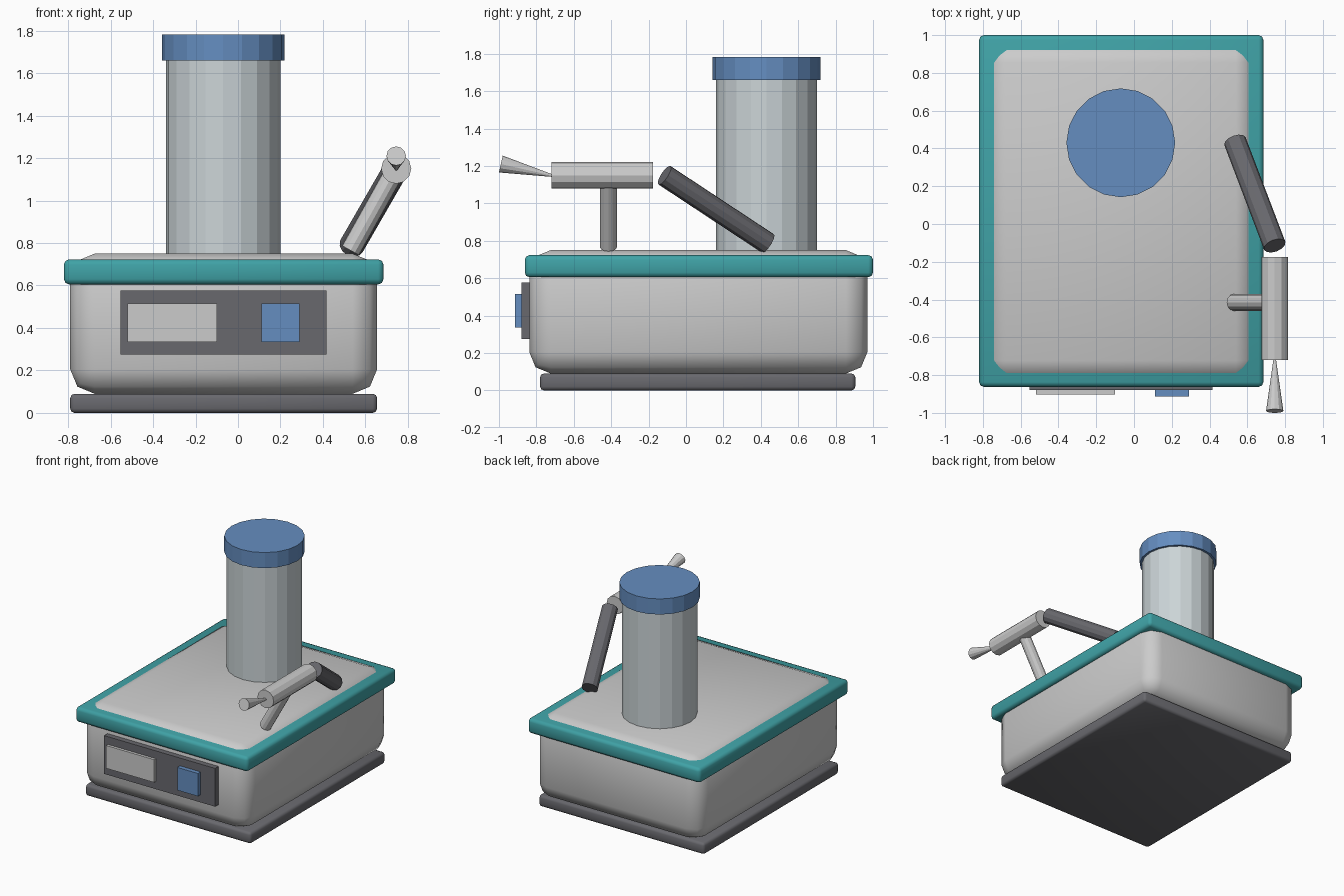
import bpy
from math import radians
from mathutils import Vector

if "Cube" in bpy.data.objects:
    bpy.data.objects.remove(bpy.data.objects["Cube"])


def material(name, rgb):
    m = bpy.data.materials.new(name)
    m.diffuse_color = (*rgb, 1)
    m.use_nodes = True
    m.node_tree.nodes["Principled BSDF"].inputs["Base Color"].default_value = m.diffuse_color
    return m


TEAL = material("teal", (0.05, 0.36, 0.38))
BLUE = material("blue", (0.13, 0.27, 0.53))
DARK = material("dark_grey", (0.14, 0.14, 0.155))
STEEL = material("pale_steel", (0.60, 0.66, 0.68))
PALE = material("pale_grey", (0.68, 0.68, 0.69))


def finish(ob, name, mat):
    ob.name = name
    if mat:
        ob.data.materials.append(mat)
    return ob


def box(name, lo, hi, mat=None, bevel=0, segments=2):
    """Box between two corners, optionally with rounded edges."""
    lo, hi = Vector(lo), Vector(hi)
    bpy.ops.mesh.primitive_cube_add(size=1, location=(lo + hi) / 2)
    ob = finish(bpy.context.object, name, mat)
    ob.scale = hi - lo
    bpy.ops.object.transform_apply(location=False, rotation=False, scale=True)
    if bevel:
        mod = ob.modifiers.new("rounding", 'BEVEL')
        mod.width, mod.segments = bevel, segments
        bpy.ops.object.modifier_apply(modifier=mod.name)
        bpy.ops.object.shade_smooth_by_angle(angle=radians(50))
    return ob


def rod(name, a, b, r1, r2=None, sides=12, mat=None):
    """Cylinder or cone from point a to point b."""
    a, b = Vector(a), Vector(b)
    d = b - a
    bpy.ops.mesh.primitive_cone_add(
        vertices=sides, radius1=r1, radius2=r1 if r2 is None else r2,
        depth=d.length, location=(a + b) / 2,
        rotation=d.to_track_quat('Z', 'Y').to_euler())
    return finish(bpy.context.object, name, mat)


# Housing: foot plate, rounded body, teal rim
box("base_plate", (-0.79, -0.78, 0), (0.655, 0.905, 0.09), DARK, 0.02)
box("body", (-0.79, -0.838, 0.09), (0.655, 0.97, 0.75), None, 0.115)
box("rim", (-0.82, -0.862, 0.605), (0.685, 1.0, 0.723), TEAL, 0.025)

# Control panel on the front
box("control_panel", (-0.553, -0.88, 0.274), (0.416, -0.80, 0.576), DARK)
box("display", (-0.52, -0.902, 0.335), (-0.10, -0.86, 0.515), PALE)
box("button", (0.11, -0.914, 0.335), (0.29, -0.86, 0.515), BLUE)

# Canister with cap
rod("canister", (-0.07, 0.43, 0.72), (-0.07, 0.43, 1.67), 0.27, sides=20, mat=STEEL)
rod("canister_cap", (-0.07, 0.43, 1.66), (-0.07, 0.43, 1.783), 0.288, sides=20, mat=BLUE)

# Side arm: dark handle, leaning post, barrel and flared nozzle
rod("handle", (0.535, 0.437, 0.786), (0.745, -0.115, 1.15), 0.06, mat=DARK)
rod("post", (0.53, -0.415, 0.765), (0.745, -0.415, 1.15), 0.045, mat=PALE)
rod("barrel", (0.745, -0.176, 1.15), (0.745, -0.72, 1.15), 0.071, mat=PALE)
rod("nozzle", (0.745, -0.71, 1.147), (0.745, -0.99, 1.21), 0.006, 0.046, mat=PALE)
